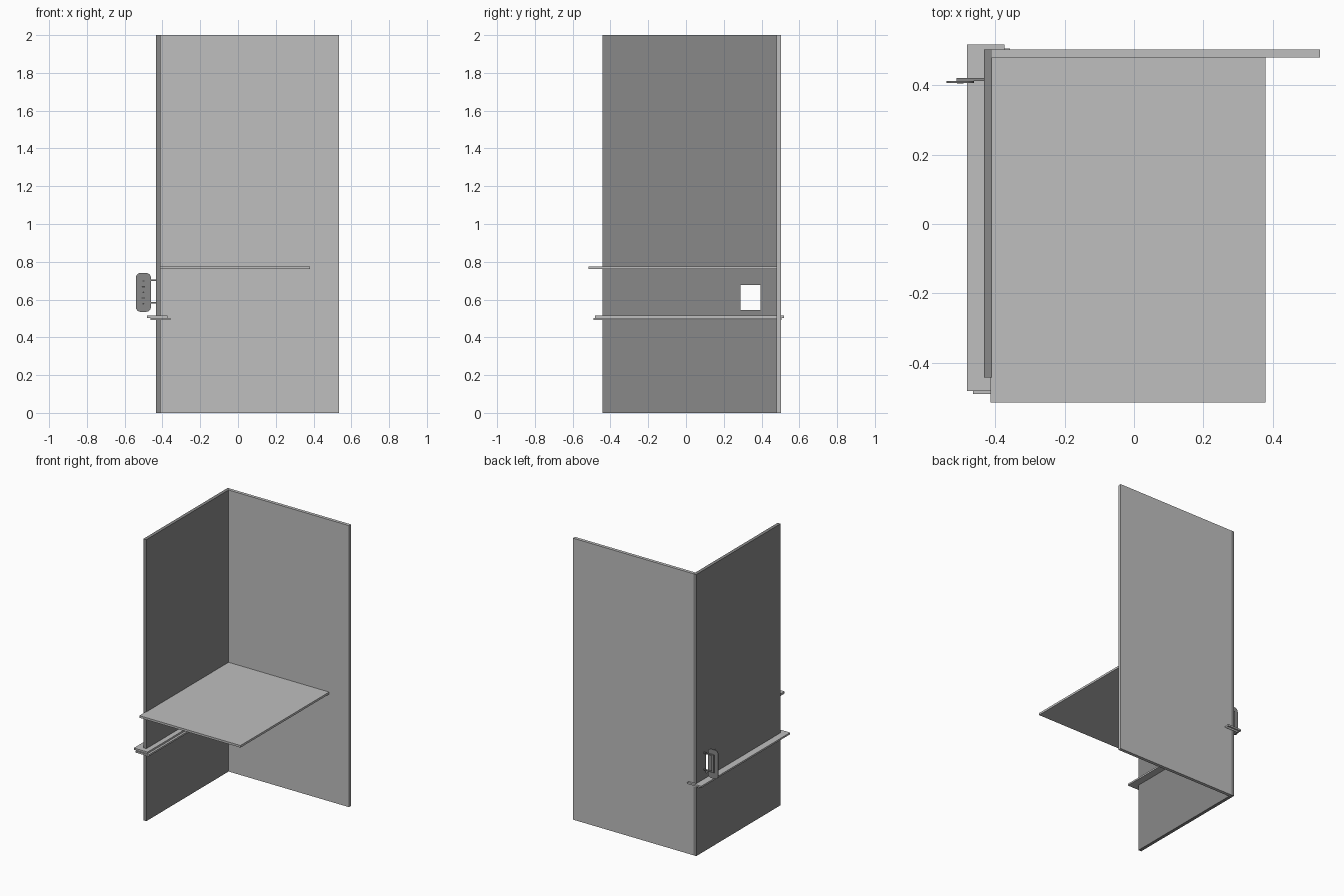
import bpy, bmesh, math
from mathutils import Vector

if "Cube" in bpy.data.objects:
    bpy.data.objects.remove(bpy.data.objects["Cube"], do_unlink=True)


def material(name, value):
    mat = bpy.data.materials.new(name)
    mat.use_nodes = True
    colour = (value, value, value, 1)
    mat.diffuse_color = colour
    mat.node_tree.nodes["Principled BSDF"].inputs["Base Color"].default_value = colour
    return mat


light = material("light grey", 0.52)
mid = material("mid grey", 0.25)
dark = material("dark grey", 0.06)


def finish(name, bm, mat):
    bmesh.ops.recalc_face_normals(bm, faces=bm.faces)
    mesh = bpy.data.meshes.new(name)
    bm.to_mesh(mesh)
    bm.free()
    mesh.materials.append(mat)
    obj = bpy.data.objects.new(name, mesh)
    bpy.context.collection.objects.link(obj)
    return obj


def box(name, low, high, mat):
    """Box between two opposite corners."""
    low, high = Vector(low), Vector(high)
    bm = bmesh.new()
    bmesh.ops.create_cube(bm, size=1)
    for v in bm.verts:
        v.co = (low + high) / 2 + v.co * (high - low)
    return finish(name, bm, mat)


def rounded_plate(name, centre, width, height, depth, radius, mat, steps=6):
    """Upright plate with rounded corners, thin along y."""
    cx, cy, cz = centre
    bm = bmesh.new()
    ring = []
    for corner, (sx, sz) in enumerate([(1, 1), (-1, 1), (-1, -1), (1, -1)]):
        for i in range(steps + 1):
            a = math.pi / 2 * (corner + i / steps)
            ring.append(bm.verts.new((
                cx + sx * (width / 2 - radius) + radius * math.cos(a),
                cy - depth / 2,
                cz + sz * (height / 2 - radius) + radius * math.sin(a))))
    face = bm.faces.new(ring)
    out = bmesh.ops.extrude_face_region(bm, geom=[face])
    bmesh.ops.translate(bm, vec=(0, depth, 0),
                        verts=[g for g in out["geom"] if isinstance(g, bmesh.types.BMVert)])
    return finish(name, bm, mat)


# Panels and shelf
box("back_panel", (-0.41, 0.48, 0), (0.536, 0.503, 2), light)
wall = box("side_panel", (-0.433, -0.443, 0), (-0.41, 0.503, 2), mid)
box("shelf", (-0.414, -0.515, 0.761), (0.38, 0.48, 0.776), light)

# Square opening cut through the side panel
cutter = box("opening_cutter", (-0.5, 0.288, 0.546), (-0.35, 0.394, 0.678), mid)
cutter.hide_render = True
mod = wall.modifiers.new("opening", "BOOLEAN")
mod.operation = "DIFFERENCE"
mod.solver = "EXACT"
mod.object = cutter
graph = bpy.context.evaluated_depsgraph_get()
cut_mesh = bpy.data.meshes.new_from_object(wall.evaluated_get(graph))
wall.modifiers.clear()
wall.data = cut_mesh
bpy.data.objects.remove(cutter, do_unlink=True)

# Two stacked rails running through the side panel
box("upper_rail", (-0.482, -0.481, 0.503), (-0.374, 0.518, 0.515), light)
box("lower_rail", (-0.464, -0.49, 0.491), (-0.358, 0.506, 0.503), light)

# Rounded plate held off the side panel by a two-pronged bracket
rounded_plate("handle_plate", (-0.501, 0.41, 0.638), 0.08, 0.206, 0.006, 0.026, mid)
box("bracket_spine", (-0.512, 0.413, 0.579), (-0.495, 0.421, 0.706), mid)
for name, z in (("lower", 0.583), ("upper", 0.702)):
    box(name + "_bracket_prong", (-0.495, 0.413, z - 0.004), (-0.432, 0.421, z + 0.004), mid)

# Small markings on the plate front
for i in range(5):
    rounded_plate("plate_slot", (-0.501, 0.4065, 0.578 + i * 0.03),
                  0.018 if i % 2 else 0.01, 0.007, 0.003, 0.003, dark, 3)
